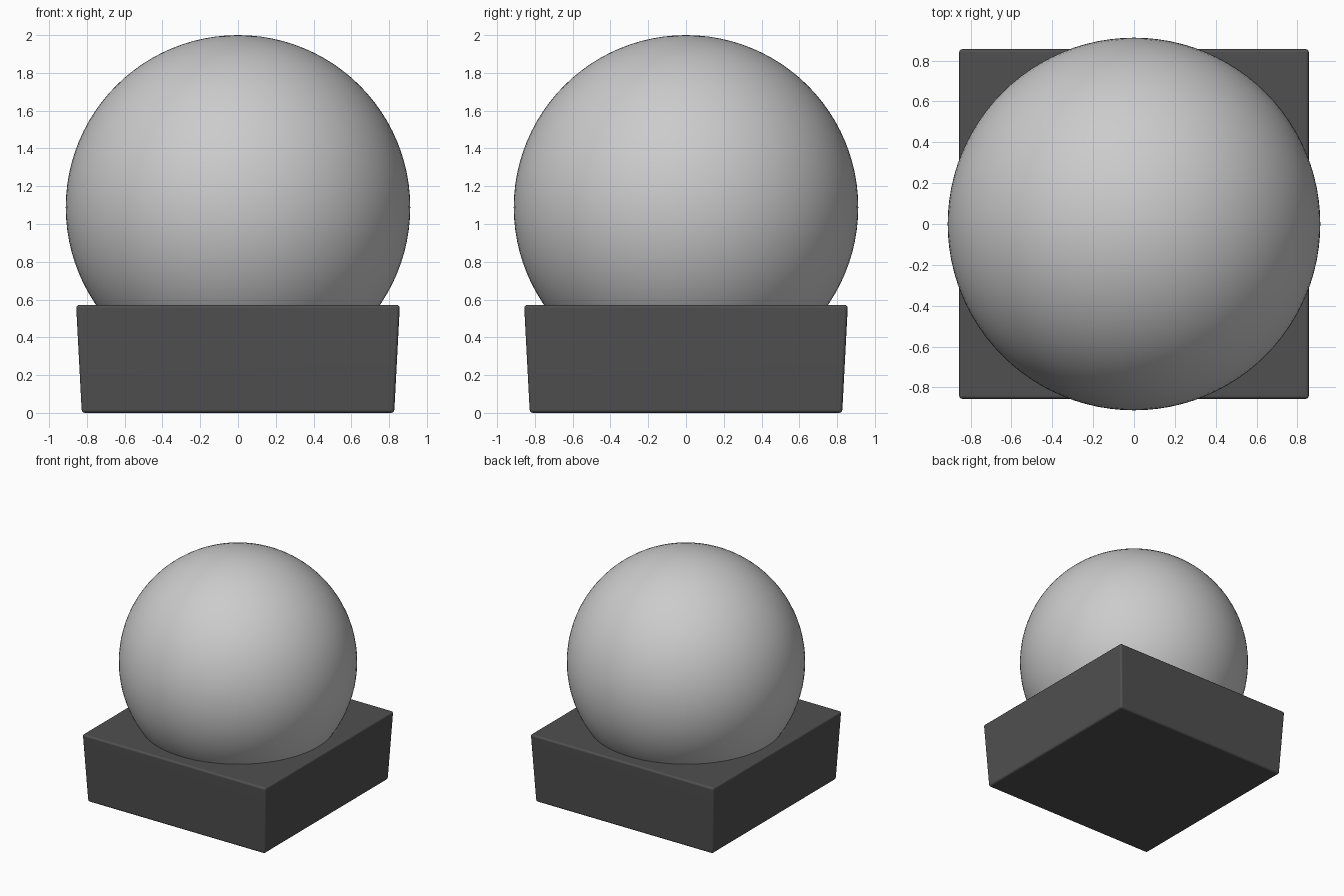
import bpy

if "Cube" in bpy.data.objects:
    bpy.data.objects.remove(bpy.data.objects["Cube"])

# Globe: smooth sphere sunk into the base
R = 0.912
bpy.ops.mesh.primitive_uv_sphere_add(segments=96, ring_count=48, radius=R, location=(0, 0, 2 - R))
globe = bpy.context.object
globe.name = "globe"
bpy.ops.object.shade_smooth()

# Base: square block tapering slightly towards the floor
TOP_HALF, BOTTOM_HALF, HEIGHT = 0.857, 0.827, 0.572
bpy.ops.mesh.primitive_cube_add(size=2)
base = bpy.context.object
base.name = "base"
for v in base.data.vertices:
    upper = v.co.z > 0
    half = TOP_HALF if upper else BOTTOM_HALF
    v.co = (v.co.x * half, v.co.y * half, HEIGHT if upper else 0)

# Softly rounded edges
bevel = base.modifiers.new("soft_edges", 'BEVEL')
bevel.width = 0.017
bevel.segments = 3
bpy.ops.object.shade_smooth()
weighted = base.modifiers.new("flat_shading_on_faces", 'WEIGHTED_NORMAL')
weighted.keep_sharp = True

# Dark base colour
dark = bpy.data.materials.new("dark_grey")
dark.diffuse_color = (0.08, 0.08, 0.08, 1)
dark.use_nodes = True
dark.node_tree.nodes["Principled BSDF"].inputs["Base Color"].default_value = dark.diffuse_color
base.data.materials.append(dark)
